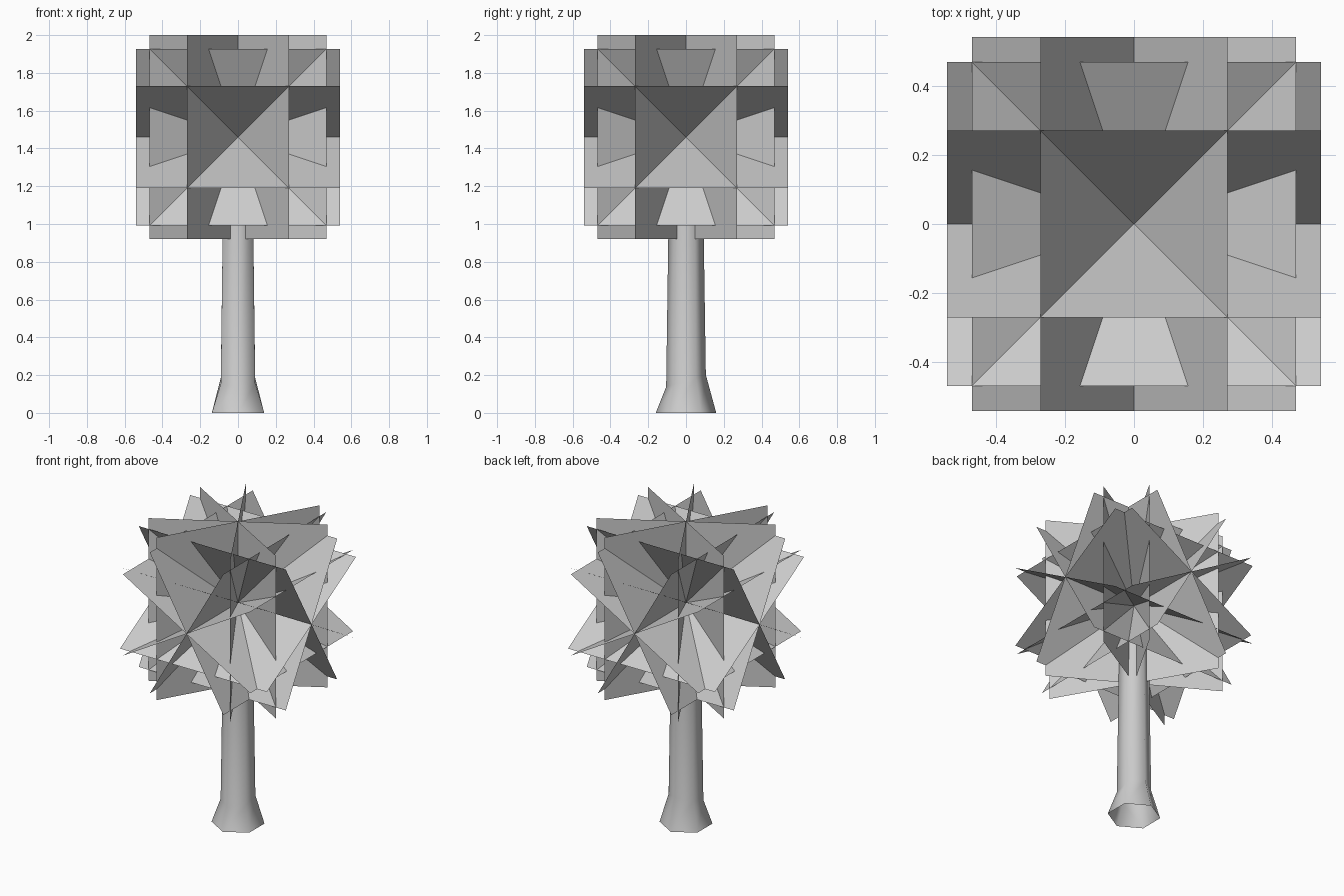
import bpy, bmesh, math
from mathutils import Matrix, Vector

if "Cube" in bpy.data.objects:
    bpy.data.objects.remove(bpy.data.objects["Cube"])


def make_object(name, bm):
    mesh = bpy.data.meshes.new(name)
    bm.to_mesh(mesh)
    bm.free()
    obj = bpy.data.objects.new(name, mesh)
    bpy.context.collection.objects.link(obj)
    return obj


# Foliage: square leaf cards through one centre, four tilts about each axis
HALF = 0.54
bm = bmesh.new()
for axis in range(3):
    along = Vector([float(i == axis) for i in range(3)])
    side = Vector([float(i == (axis + 1) % 3) for i in range(3)])
    for angle in (30, 60, 120, 150):
        across = Matrix.Rotation(math.radians(angle), 3, along) @ side
        corners = [(a * along + b * across) * HALF
                   for a, b in ((-1, -1), (1, -1), (1, 1), (-1, 1))]
        bm.faces.new([bm.verts.new(c) for c in corners])
foliage = make_object("foliage", bm)
foliage.location.z = 2 - HALF

# Trunk: open six-sided tube with flared foot; (radius, height, slant of ring)
bm = bmesh.new()
rings = []
for radius, height, slant in ((0.16, 0, 0), (0.105, 0.17, 0.3), (0.09, 1.2, 0)):
    ring = []
    for i in range(6):
        t = math.radians(90 + 60 * i)
        x, y = radius * math.cos(t), radius * math.sin(t)
        ring.append(bm.verts.new((x, y, height + slant * y)))
    rings.append(ring)
for low, high in zip(rings, rings[1:]):
    for i in range(6):
        j = (i + 1) % 6
        face = bm.faces.new((low[i], low[j], high[j], high[i]))
        face.smooth = True
trunk = make_object("trunk", bm)
